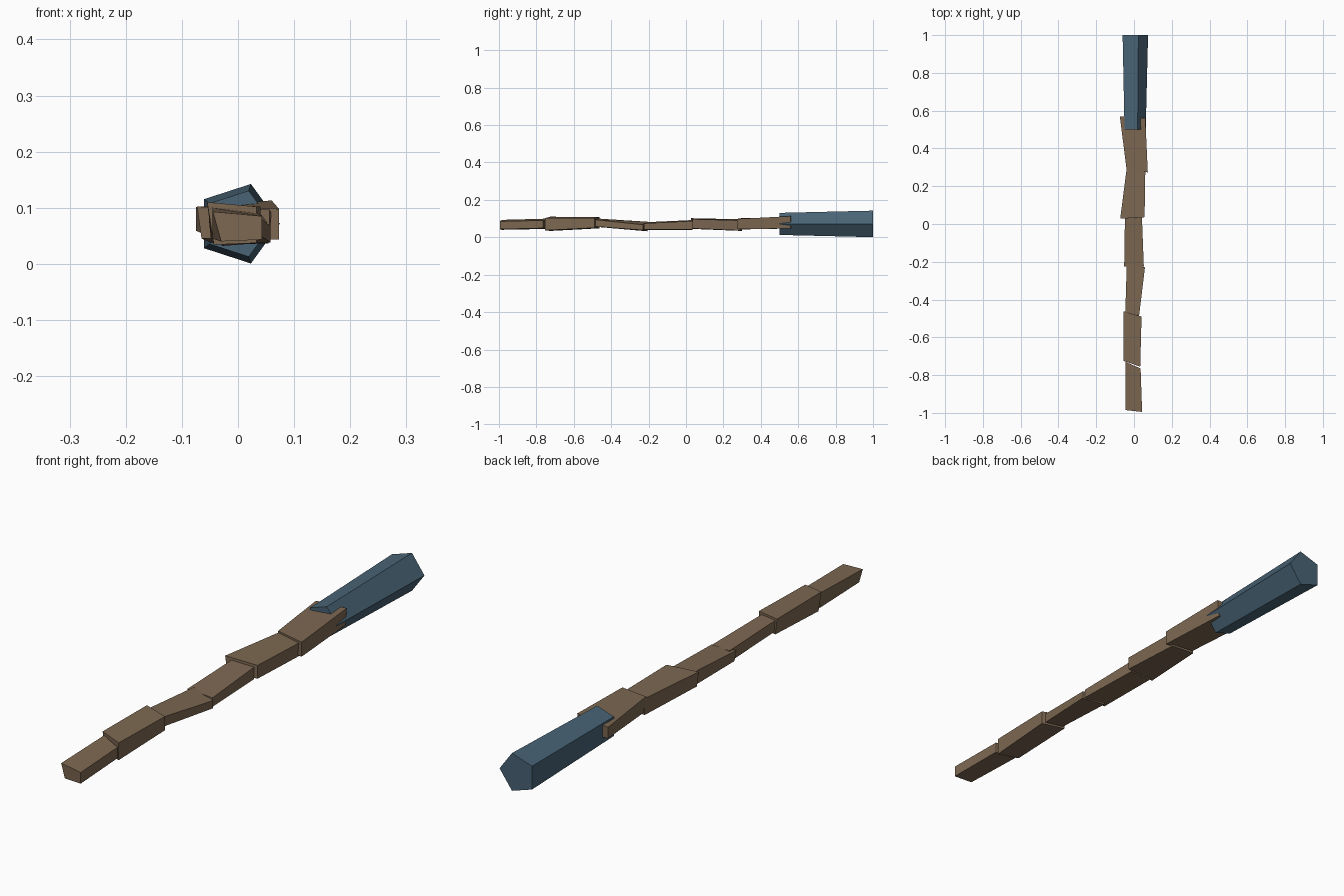
import bpy, bmesh, math

if "Cube" in bpy.data.objects:
    bpy.data.objects.remove(bpy.data.objects["Cube"])


def material(name, rgb):
    m = bpy.data.materials.new(name)
    m.diffuse_color = (*rgb, 1)
    m.use_nodes = True
    m.node_tree.nodes["Principled BSDF"].inputs["Base Color"].default_value = m.diffuse_color
    return m


WOOD = material("brown wood", (0.205, 0.138, 0.083))
GRIP = material("slate blue", (0.066, 0.127, 0.18))


def loft(name, start, end, mat):
    """Join two matching end loops into a closed solid."""
    bm = bmesh.new()
    a = [bm.verts.new(p) for p in start]
    b = [bm.verts.new(p) for p in end]
    n = len(a)
    bm.faces.new(a)
    bm.faces.new(b[::-1])
    for i in range(n):
        j = (i + 1) % n
        bm.faces.new((a[i], b[i], b[j], a[j]))
    bmesh.ops.recalc_face_normals(bm, faces=bm.faces)
    mesh = bpy.data.meshes.new(name)
    bm.to_mesh(mesh)
    bm.free()
    mesh.materials.append(mat)
    obj = bpy.data.objects.new(name, mesh)
    bpy.context.collection.objects.link(obj)
    return obj


def pentagon(y, r):
    return [(r * math.cos(i * math.tau / 5), y, 0.0715 + r * math.sin(i * math.tau / 5))
            for i in range(5)]


def crooked_end(y, left, right, low, high, tilt, lean, slant):
    """Four corners: tilt drops the right side, lean moves the bottom in x,
    slant moves the right side in y."""
    b = abs(lean)
    lean_l, lean_r = (b, 0) if lean > 0 else (0, -b)
    return [(left + lean_l, y, low + max(-tilt, 0)),
            (right + lean_r, y + slant, low + max(tilt, 0) * 0.4),
            (right, y + slant, high - max(tilt, 0)),
            (left, y, high - max(-tilt, 0))]


# Handle: flared five-sided grip
loft("handle", pentagon(0.5, 0.062), pentagon(1.0, 0.0745), GRIP)

# Shaft: six crooked, overlapping wooden lengths from the tip to the handle
lengths = [
    ((-0.985, -0.045, 0.043, 0.040, 0.093, 0.008, 0.015, -0.010),
     (-0.730, -0.045, 0.035, 0.045, 0.100, 0.010, 0.000, -0.035)),
    ((-0.725, -0.055, 0.033, 0.034, 0.110, 0.008, 0.012, -0.030),
     (-0.462, -0.055, 0.040, 0.048, 0.108, 0.006, 0.008, -0.028)),
    ((-0.470, -0.046, 0.027, 0.055, 0.100, 0.006, 0.005, -0.015),
     (-0.205, -0.038, 0.058, 0.032, 0.083, 0.016, 0.010, -0.025)),
    ((-0.225, -0.052, 0.052, 0.038, 0.080, 0.006, 0.008, 0.000),
     (0.035, -0.048, 0.042, 0.040, 0.092, 0.005, 0.000, 0.000)),
    ((0.028, -0.073, 0.056, 0.045, 0.102, 0.005, 0.008, 0.008),
     (0.300, -0.038, 0.060, 0.034, 0.096, 0.006, -0.006, -0.012)),
    ((0.295, -0.040, 0.073, 0.042, 0.102, 0.004, 0.006, -0.022),
     (0.570, -0.075, 0.060, 0.047, 0.113, -0.012, -0.006, -0.010)),
]
for i, (near, far) in enumerate(lengths, 1):
    loft(f"shaft_length_{i}", crooked_end(*near), crooked_end(*far), WOOD)
